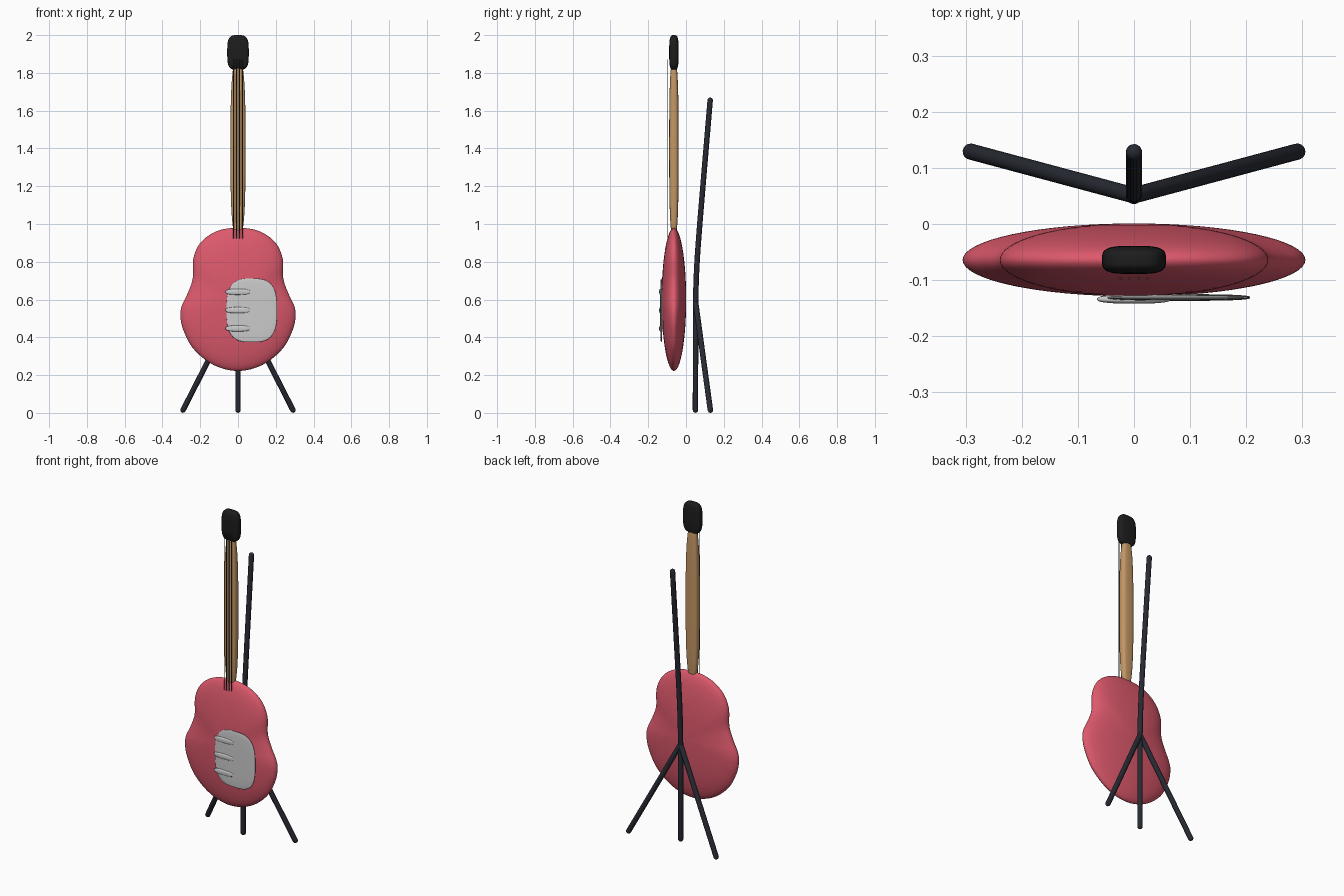
import bpy, bmesh, math
from mathutils import Vector

if "Cube" in bpy.data.objects:
    bpy.data.objects.remove(bpy.data.objects["Cube"])

MID_Y = -0.064  # centre plane of the instrument


def material(name, rgb):
    m = bpy.data.materials.new(name)
    m.diffuse_color = (*rgb, 1)
    m.use_nodes = True
    m.node_tree.nodes["Principled BSDF"].inputs["Base Color"].default_value = m.diffuse_color
    return m


RED = material("red_paint", (0.72, 0.10, 0.15))
WOOD = material("wood", (0.55, 0.31, 0.13))
BLACK = material("black", (0.012, 0.012, 0.012))
STEEL = material("dark_steel", (0.02, 0.023, 0.032))
WIRE = material("wire", (0.06, 0.06, 0.06))


def finish(name, bm, mat=None):
    bmesh.ops.recalc_face_normals(bm, faces=bm.faces)
    for f in bm.faces:
        f.smooth = True
    me = bpy.data.meshes.new(name)
    bm.to_mesh(me)
    bm.free()
    if mat:
        me.materials.append(mat)
    ob = bpy.data.objects.new(name, me)
    bpy.context.collection.objects.link(ob)
    return ob


def loft(name, rings, mat):
    bm = bmesh.new()
    rows = [[bm.verts.new(p) for p in r] for r in rings]
    n = len(rows[0])
    for a, b in zip(rows, rows[1:]):
        for i in range(n):
            j = (i + 1) % n
            bm.faces.new((a[i], a[j], b[j], b[i]))
    bm.faces.new(rows[0])
    bm.faces.new(rows[-1])
    return finish(name, bm, mat)


def pillow(name, centre, half, mat=None, p=3.0):
    """Rounded box: a gridded cube projected on a superellipsoid."""
    bm = bmesh.new()
    bmesh.ops.create_cube(bm, size=2)
    bmesh.ops.subdivide_edges(bm, edges=bm.edges[:], cuts=15, use_grid_fill=True)
    for v in bm.verts:
        k = sum(abs(c) ** p for c in v.co) ** (1 / p)
        v.co = [c + h * x / k for c, h, x in zip(centre, half, v.co)]
    return finish(name, bm, mat)


def spline(pts, steps=6):
    """Smooth curve through the points."""
    pts = [Vector(p) for p in pts]
    ext = [2 * pts[0] - pts[1]] + pts + [2 * pts[-1] - pts[-2]]
    out = []
    for a, b, c, d in zip(ext, ext[1:], ext[2:], ext[3:]):
        for s in range(steps):
            t = s / steps
            out.append(0.5 * (2 * b + (c - a) * t + (2 * a - 5 * b + 4 * c - d) * t * t
                              + (3 * b - a - 3 * c + d) * t ** 3))
    return out + [pts[-1]]


def tube(name, pts, r, mat, sides=16):
    """Round-ended tube along a path."""
    pts = [Vector(p) for p in pts]
    d0, d1 = (pts[1] - pts[0]).normalized(), (pts[-1] - pts[-2]).normalized()
    caps = [math.radians(a) for a in (88, 65, 40, 20)]
    path = [(pts[0] - d0 * r * math.sin(a), r * math.cos(a), d0) for a in caps]
    for i, p in enumerate(pts):
        d = (pts[min(i + 1, len(pts) - 1)] - pts[max(i - 1, 0)]).normalized()
        path.append((p, r, d))
    path += [(pts[-1] + d1 * r * math.sin(a), r * math.cos(a), d1) for a in reversed(caps)]
    rings = []
    for p, rad, d in path:
        u = d.cross(Vector((0.1, 1, 0))).normalized()
        w = d.cross(u)
        rings.append([p + rad * (u * math.cos(k * math.tau / sides) + w * math.sin(k * math.tau / sides))
                      for k in range(sides)])
    return loft(name, rings, mat)


# Body: mirrored outline, inflated to an elliptical section
half = spline([(-0.11, 0, 0.963), (0, 0, 0.98), (0.11, 0, 0.963), (0.195, 0, 0.905), (0.236, 0, 0.82),
               (0.24, 0, 0.71), (0.268, 0, 0.63), (0.298, 0, 0.565), (0.305, 0, 0.51),
               (0.288, 0, 0.435), (0.235, 0, 0.338), (0.13, 0, 0.254), (0, 0, 0.222),
               (-0.13, 0, 0.254)])[6:-6]
outline = half + [Vector((-p.x, 0, p.z)) for p in half[-2:0:-1]]
body_rings = []
for i in range(33):
    t = math.radians(-89 + 178 * i / 32)
    body_rings.append([(p.x * math.cos(t), MID_Y + 0.065 * math.sin(t),
                        0.6 + (p.z - 0.6) * math.cos(t)) for p in outline])
loft("body", body_rings, RED)

# Neck and headstock
pillow("neck", (0, MID_Y, 1.4), (0.04, 0.025, 0.47), WOOD)
pillow("headstock", (0, MID_Y, 1.908), (0.057, 0.025, 0.092), BLACK, 3.6)

# Strings
for i in range(4):
    x = -0.024 + 0.016 * i
    tube(f"string_{i + 1}", [(x, -0.097, 0.925), (x, -0.097, 1.87)], 0.002, WIRE, 8)

# Pickguard and pickups
pillow("pickguard", (0.073, -0.131, 0.543), (0.134, 0.006, 0.169))
for i in range(3):
    pillow(f"pickup_{i + 1}", (0, -0.134, 0.447 + 0.097 * i), (0.066, 0.008, 0.016), None, 2.6)

# Stand: post and three legs meeting behind the body
hub = (0, 0.051, 0.585)
tube("stand_post", spline([hub, (0, 0.056, 0.75), (0, 0.073, 1.0), (0, 0.128, 1.655)]), 0.0145, STEEL)
tube("stand_front_leg", [hub, (0, 0.05, 0.015)], 0.0145, STEEL)
for side, x in (("left", -0.291), ("right", 0.291)):
    tube(f"stand_{side}_leg", [hub, (x, 0.129, 0.015)], 0.0145, STEEL)
